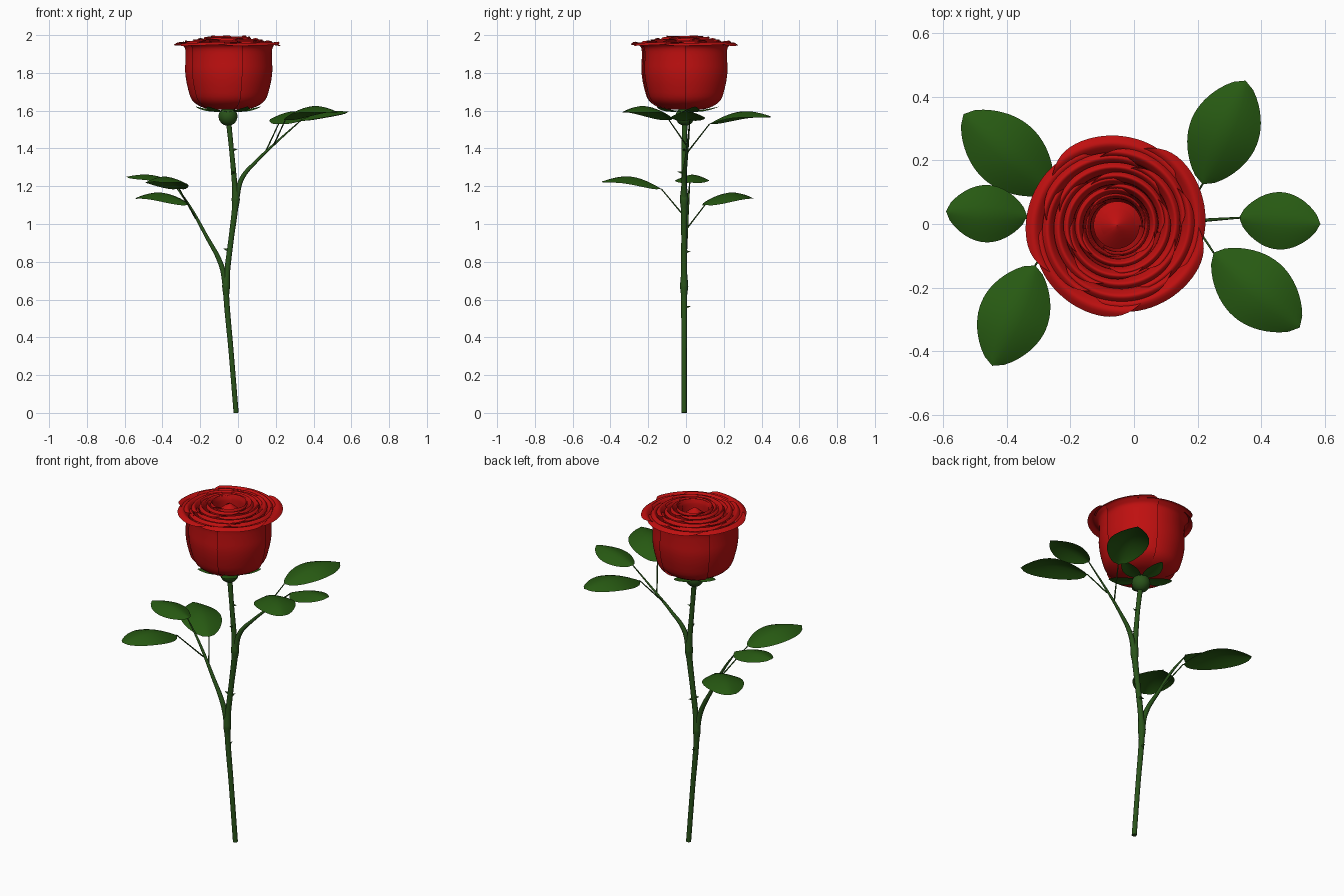
import bpy, bmesh, math
from mathutils import Vector

if "Cube" in bpy.data.objects:
    bpy.data.objects.remove(bpy.data.objects["Cube"], do_unlink=True)


def material(name, rgb):
    m = bpy.data.materials.new(name)
    m.use_nodes = True
    m.diffuse_color = (*rgb, 1)
    m.node_tree.nodes["Principled BSDF"].inputs["Base Color"].default_value = (*rgb, 1)
    return m


RED = material("petal red", (0.52, 0.005, 0.005))
GREEN = material("leaf green", (0.02, 0.1, 0.006))
STEM = material("stem green", (0.022, 0.085, 0.01))
CX, CY = -0.053, -0.005  # flower axis


def add_mesh(name, mesh, mat):
    mesh.materials.clear()
    mesh.materials.append(mat)
    for p in mesh.polygons:
        p.use_smooth = True
    ob = bpy.data.objects.new(name, mesh)
    bpy.context.collection.objects.link(ob)
    return ob


def surface(name, nu, nv, func, mat):
    """Grid surface from func(u, v), both running 0 to 1."""
    bm = bmesh.new()
    g = [[bm.verts.new(func(i / nu, j / nv)) for j in range(nv + 1)] for i in range(nu + 1)]
    for i in range(nu):
        for j in range(nv):
            bm.faces.new((g[i][j], g[i + 1][j], g[i + 1][j + 1], g[i][j + 1]))
    bmesh.ops.remove_doubles(bm, verts=bm.verts, dist=0.0002)
    me = bpy.data.meshes.new(name)
    bm.to_mesh(me)
    bm.free()
    return add_mesh(name, me, mat)


def tube(name, points, mat=STEM):
    """Round tapered tube; points are (x, y, z, radius)."""
    cu = bpy.data.curves.new(name, "CURVE")
    cu.dimensions = "3D"
    cu.bevel_depth = 1
    cu.bevel_resolution = 3
    cu.use_fill_caps = True
    sp = cu.splines.new("BEZIER")
    sp.bezier_points.add(len(points) - 1)
    for bp, (x, y, z, r) in zip(sp.bezier_points, points):
        bp.co = (x, y, z)
        bp.radius = r
        bp.handle_left_type = bp.handle_right_type = "AUTO"
    tmp = bpy.data.objects.new(name + "_path", cu)
    bpy.context.collection.objects.link(tmp)
    bpy.context.view_layer.update()
    dg = bpy.context.evaluated_depsgraph_get()
    me = bpy.data.meshes.new_from_object(tmp.evaluated_get(dg))
    bpy.data.objects.remove(tmp, do_unlink=True)
    return add_mesh(name, me, mat)


def leaf(name, base, tip, width, arch, droop):
    """Pointed oval blade with a folded midrib."""
    base, tip = Vector(base), Vector(tip)
    along = tip - base
    side = Vector((-along.y, along.x, 0)).normalized()

    def point(u, v):
        s = 2 * v - 1
        w = math.sin(math.pi * u) ** 0.65 if 0 < u < 1 else 0
        p = base + along * u + side * s * w * width / 2
        p.z += arch * math.sin(math.pi * u) - droop * w * abs(s) ** 1.5
        return p
    return surface(name, 20, 8, point, GREEN)


# Stem with swollen nodes
tube("stem", [(-0.01, -0.01, 0, 0.014), (-0.037, -0.01, 0.33, 0.014), (-0.062, -0.01, 0.62, 0.016),
              (-0.063, -0.01, 0.67, 0.022), (-0.058, -0.01, 0.74, 0.016), (-0.035, -0.01, 0.93, 0.015),
              (-0.016, -0.01, 1.08, 0.017), (-0.012, -0.01, 1.13, 0.023), (-0.017, -0.01, 1.2, 0.015),
              (-0.035, -0.01, 1.4, 0.013), (CX, CY, 1.57, 0.015)])

# Two side branches
tube("lower_branch", [(-0.064, -0.01, 0.66, 0.016), (-0.088, -0.01, 0.78, 0.014),
                      (-0.17, 0, 0.94, 0.01), (-0.26, 0.01, 1.1, 0.007), (-0.345, 0.02, 1.22, 0.003)])
tube("upper_branch", [(-0.012, -0.01, 1.12, 0.017), (0.02, -0.01, 1.24, 0.013),
                      (0.1, 0, 1.335, 0.009), (0.2, 0.01, 1.43, 0.006), (0.335, 0.02, 1.55, 0.003)])

# Leaves: name, base, tip, width, arch, droop, stalk start
LEAVES = [
    ("lower_end_leaf", (-0.335, 0.025, 1.22), (-0.59, 0.04, 1.25), 0.18, 0.025, 0.03, None),
    ("lower_back_leaf", (-0.26, 0.1, 1.1), (-0.535, 0.345, 1.14), 0.22, 0.045, 0.035, (-0.19, 0, 0.97)),
    ("lower_front_leaf", (-0.31, -0.13, 1.185), (-0.445, -0.445, 1.225), 0.22, 0.045, 0.035, (-0.225, 0, 1.03)),
    ("upper_end_leaf", (0.33, 0.02, 1.55), (0.585, 0, 1.595), 0.18, 0.02, 0.03, None),
    ("upper_back_leaf", (0.215, 0.125, 1.53), (0.35, 0.45, 1.57), 0.22, 0.045, 0.035, (0.14, 0, 1.37)),
    ("upper_front_leaf", (0.25, -0.09, 1.55), (0.52, -0.325, 1.595), 0.22, 0.05, 0.035, (0.19, 0, 1.42)),
]
for name, base, tip, width, arch, droop, start in LEAVES:
    leaf(name, base, tip, width, arch, droop)
    if start:
        tube(name + "_stalk", [(*start, 0.004), (*base, 0.003)])

# Thorns: position and outward direction
for i, (pos, out) in enumerate([((-0.037, -0.01, 1.39), (1, 0, 0.2)), ((-0.045, -0.01, 0.86), (-1, 0, 0.3)),
                                ((-0.056, -0.01, 0.56), (0, 1, 0.1)), ((-0.025, -0.01, 1.27), (0, -1, 0.2)),
                                ((-0.043, -0.01, 0.85), (0.3, 1, 0.2))]):
    p, d = Vector(pos), Vector(out).normalized()
    tube(f"thorn_{i + 1}", [(*p, 0.011), (*(p + d * 0.02), 0.005), (*(p + d * 0.036), 0.0005)])

# Hip under the flower
bm = bmesh.new()
bmesh.ops.create_uvsphere(bm, u_segments=24, v_segments=14, radius=0.05)
for v in bm.verts:
    v.co = Vector((CX + v.co.x, CY + v.co.y, 1.57 + v.co.z))
me = bpy.data.meshes.new("flower_hip")
bm.to_mesh(me)
bm.free()
add_mesh("flower_hip", me, STEM)

# Sepals
for i in range(5):
    a = math.tau * i / 5 + 0.3
    c, s = math.cos(a), math.sin(a)
    leaf(f"sepal_{i + 1}", (CX + 0.02 * c, CY + 0.02 * s, 1.597), (CX + 0.18 * c, CY + 0.18 * s, 1.622),
         0.085, -0.004, 0.008)


def petal(name, angle, span, radius, rim, top):
    """Cupped petal whose lip rolls outward; one edge tucks under its neighbour."""
    rise = top - 1.96
    prof = [(0.08, 1.605), (0.5, 1.61), (0.82, 1.65), (0.94, 1.72), (1, 1.8), (0.995, 1.87 + rise / 2),
            (1.0, 1.925 + rise)]
    prof = [Vector((r * radius, z)) for r, z in prof]
    prof += [Vector((radius * 0.75 + rim * 0.25, 1.947 + rise)),
             Vector((radius * 0.4 + rim * 0.6, top)), Vector((rim, top - 0.015))]

    def point(u, v):
        s = 2 * u - 1
        t = v * (1 - 0.22 * abs(s) ** 4) * (len(prof) - 1)
        k = min(int(t), len(prof) - 2)
        f = t - k
        # smooth interpolation through the profile
        a, b = prof[k], prof[k + 1]
        ta = (b - prof[max(k - 1, 0)]) / 2
        tb = (prof[min(k + 2, len(prof) - 1)] - a) / 2
        q = (a * (2 * f**3 - 3 * f**2 + 1) + ta * (f**3 - 2 * f**2 + f)
             + b * (3 * f**2 - 2 * f**3) + tb * (f**3 - f**2))
        r = q.x * (1 + 0.055 * s)
        z = q.y + 0.006 * s * v**4
        th = angle + s * span / 2
        return CX + r * math.cos(th), CY + r * math.sin(th), z
    return surface(name, 28, 30, point, RED)


# Petal whorls from outside in: count, overlap, body radius, lip radius, lip height, turn
WHORLS = [(5, 1.55, 0.222, 0.282, 1.96, 0.3), (5, 1.5, 0.198, 0.238, 1.967, 0.9),
          (4, 1.5, 0.165, 0.2, 1.973, 0.2), (4, 1.5, 0.135, 0.165, 1.98, 1.0),
          (3, 1.4, 0.104, 0.13, 1.988, 0.5), (3, 1.4, 0.084, 0.1, 1.994, 1.4)]
for w, (count, overlap, radius, rim, top, turn) in enumerate(WHORLS):
    for i in range(count):
        petal(f"petal_whorl_{w + 1}_{i + 1}", turn + math.tau * i / count,
              overlap * math.tau / count, radius, rim, top)


# Rolled central bud
def bud(u, v):
    a = u * math.tau * 1.6
    r = (0.078 - 0.012 * u) * (1 - v) ** 0.8
    return CX + r * math.cos(a), CY + r * math.sin(a), 1.925 + 0.055 * v + 0.008 * u


surface("centre_bud", 56, 8, bud, RED)
